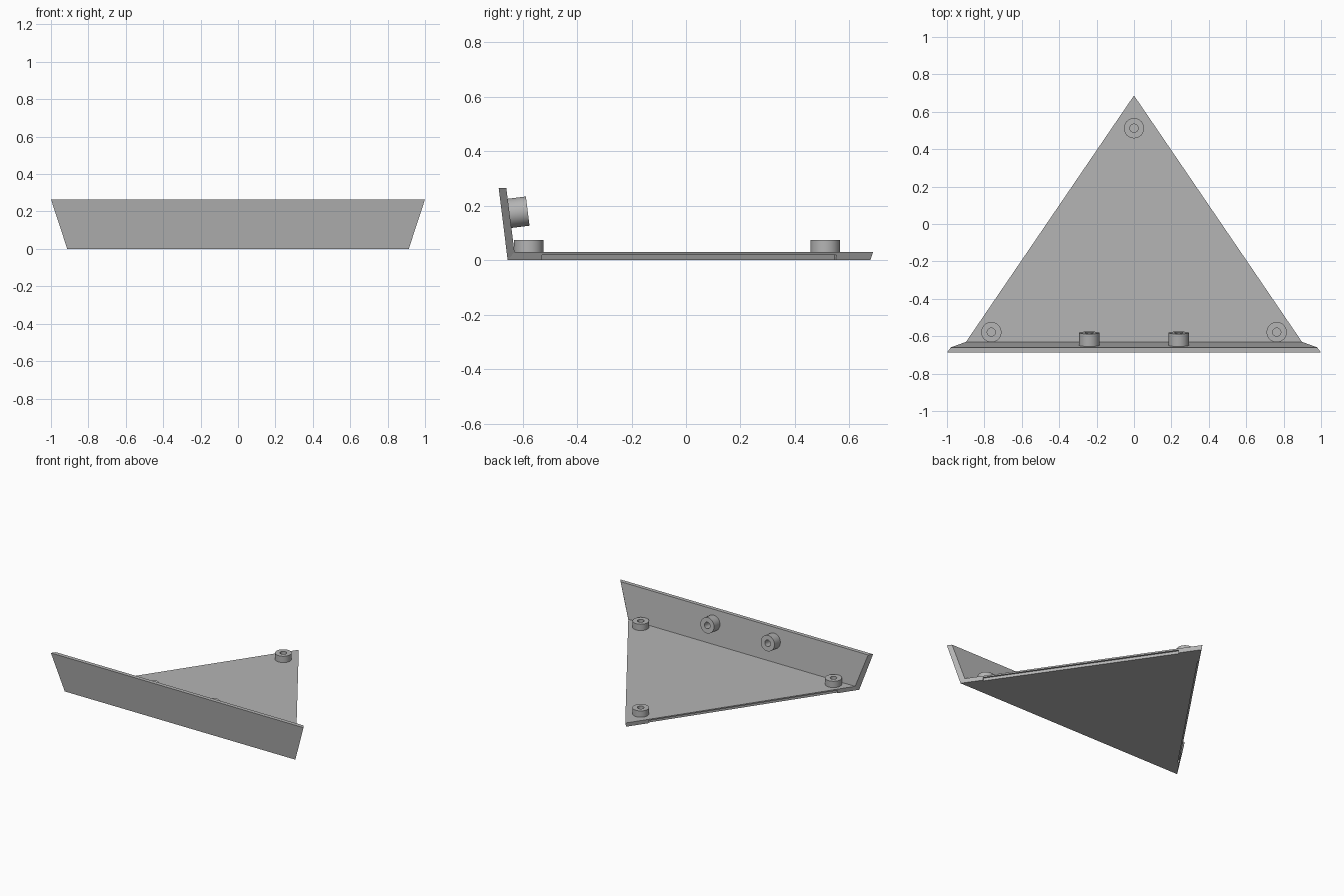
import bpy, bmesh, math
from mathutils import Vector, Matrix

cube = bpy.data.objects.get("Cube")
if cube:
    bpy.data.objects.remove(cube, do_unlink=True)

grey = bpy.data.materials.new("plain grey")
grey.use_nodes = True
GREY = (0.46, 0.46, 0.46, 1)
grey.diffuse_color = GREY
grey.node_tree.nodes["Principled BSDF"].inputs["Base Color"].default_value = GREY


def add_object(name, bm):
    bmesh.ops.recalc_face_normals(bm, faces=bm.faces)
    mesh = bpy.data.meshes.new(name)
    bm.to_mesh(mesh)
    bm.free()
    mesh.materials.append(grey)
    obj = bpy.data.objects.new(name, mesh)
    bpy.context.collection.objects.link(obj)
    return obj


# Triangular floor and leaning front panel as one mitred shell
FLOOR = 0.03
bm = bmesh.new()
right, left = [], []
for row, side in ((right, -1), (left, 1)):
    for x, y, z in ((0.913, -0.655, 0), (1, -0.688, 0.265),
                    (0.98, -0.66, 0.265), (0.898, -0.63, FLOOR)):
        row.append(bm.verts.new((side * x, y, z)))
tip_low = bm.verts.new((0, 0.677, 0))
tip_high = bm.verts.new((0, 0.687, FLOOR))
for i in range(3):
    bm.faces.new((right[i], right[i + 1], left[i + 1], left[i]))
for row in (right, left):
    bm.faces.new(row)
    bm.faces.new((row[0], row[3], tip_high, tip_low))
bm.faces.new((right[3], left[3], tip_high))
bm.faces.new((right[0], left[0], tip_low))
shell = add_object("floor_and_front_panel", bm)

# Shallow slot under each sloping side edge
for name, side in (("right", -1), ("left", 1)):
    bm = bmesh.new()
    bmesh.ops.create_cube(bm, size=1)
    angle = math.atan2(0.913, 1.332)
    bm.transform(Matrix.Translation((side * 0.457, 0.01, 0))
                 @ Matrix.Rotation(side * angle, 4, "Z")
                 @ Matrix.Translation((side * 0.02, 0, 0))
                 @ Matrix.Diagonal((0.06, 1.31, 0.04, 1)))
    cutter = add_object(name + "_slot_cutter", bm)
    cutter.hide_render = True
    cutter.hide_viewport = True
    cut = shell.modifiers.new(name + " slot", "BOOLEAN")
    cut.operation = "DIFFERENCE"
    cut.solver = "EXACT"
    cut.object = cutter


# Round bosses with a blind hole
def boss(name, position, axis, height):
    bm = bmesh.new()
    profile = ((0.054, -0.004), (0.054, height), (0.022, height),
               (0.022, 0.004), (0, 0.004))
    verts = [bm.verts.new((r, 0, z)) for r, z in profile]
    edges = [bm.edges.new(pair) for pair in zip(verts, verts[1:])]
    bmesh.ops.spin(bm, geom=verts + edges, cent=(0, 0, 0), axis=(0, 0, 1),
                   angle=math.tau, steps=40, use_merge=True)
    bmesh.ops.remove_doubles(bm, verts=bm.verts, dist=0.0001)
    turn = Vector(axis).to_track_quat("Z", "Y").to_matrix().to_4x4()
    bm.transform(Matrix.Translation(position) @ turn)
    obj = add_object(name, bm)
    bpy.ops.object.select_all(action="DESELECT")
    obj.select_set(True)
    bpy.context.view_layer.objects.active = obj
    bpy.ops.object.shade_smooth_by_angle(angle=math.radians(30))


UP = (0, 0, 1)
boss("tip_boss", (0, 0.512, FLOOR), UP, 0.045)
for name, side in (("right", -1), ("left", 1)):
    boss(name + "_corner_boss", (side * 0.763, -0.578, FLOOR), UP, 0.045)
    boss(name + "_panel_boss", (side * 0.239, -0.648, 0.172), (0, 0.992, 0.124), 0.067)
